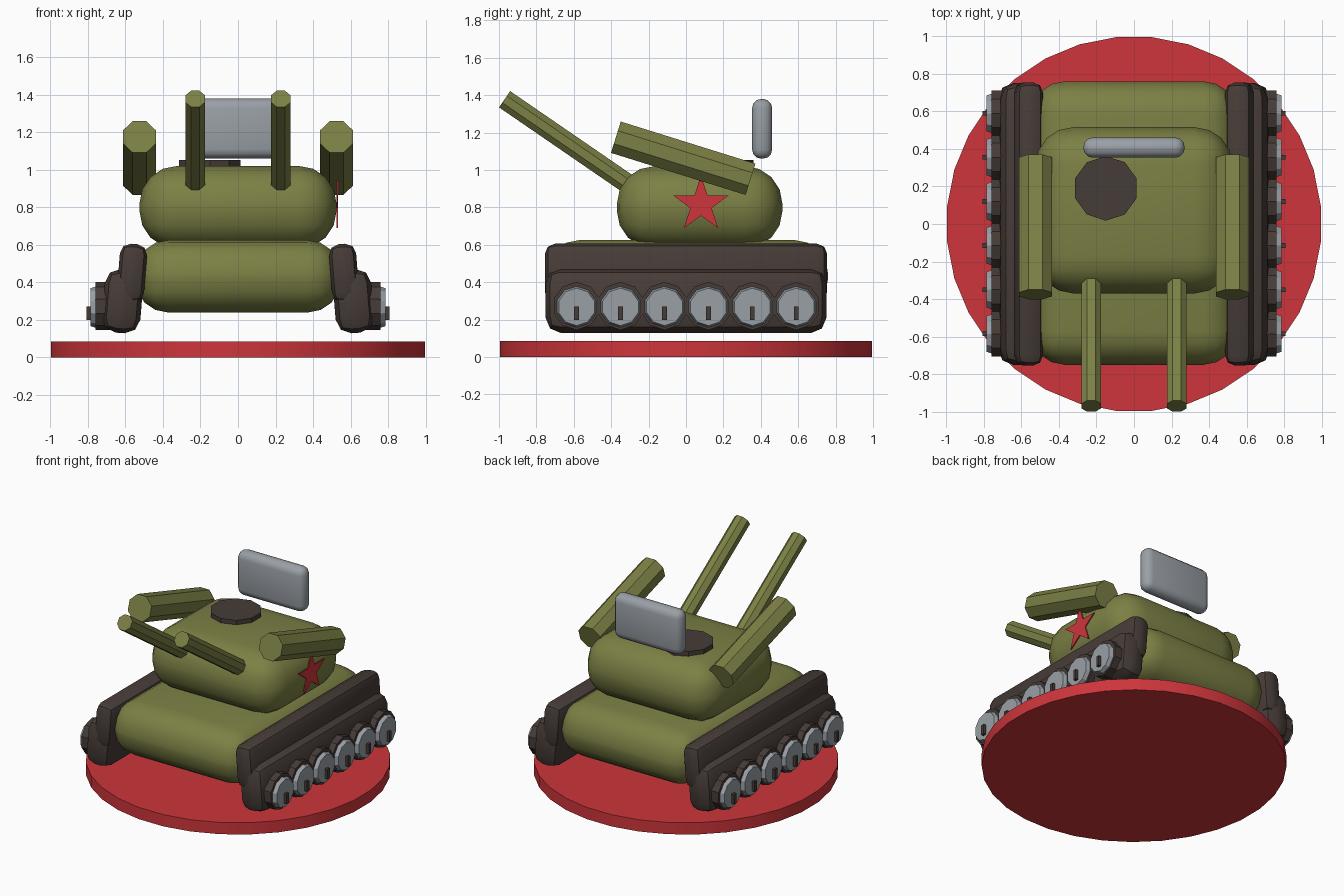
import bpy, bmesh, math
from mathutils import Matrix, Vector

cube = bpy.data.objects.get("Cube")
if cube:
    bpy.data.objects.remove(cube, do_unlink=True)


def material(name, r, g, b):
    m = bpy.data.materials.new(name)
    m.use_nodes = True
    m.diffuse_color = (r, g, b, 1)
    m.node_tree.nodes["Principled BSDF"].inputs["Base Color"].default_value = (r, g, b, 1)
    return m


green = material("olive green", 0.20, 0.215, 0.058)
red = material("red", 0.61, 0.036, 0.044)
dark = material("dark brown", 0.062, 0.045, 0.039)
grey = material("steel grey", 0.32, 0.35, 0.38)


def finish(name, bm, mat):
    bmesh.ops.recalc_face_normals(bm, faces=bm.faces)
    mesh = bpy.data.meshes.new(name)
    bm.to_mesh(mesh)
    bm.free()
    mesh.materials.append(mat)
    ob = bpy.data.objects.new(name, mesh)
    bpy.context.collection.objects.link(ob)
    bpy.ops.object.select_all(action='DESELECT')
    ob.select_set(True)
    bpy.context.view_layer.objects.active = ob
    bpy.ops.object.shade_smooth_by_angle(angle=math.radians(32))
    return ob


def rounded_box(name, center, size, bevel, segments, mat, tilt=0):
    bm = bmesh.new()
    bmesh.ops.create_cube(bm, size=1)
    bmesh.ops.scale(bm, vec=size, verts=bm.verts)
    if bevel:
        bmesh.ops.bevel(bm, geom=bm.edges[:], offset=bevel, segments=segments,
                        profile=0.5, affect='EDGES')
    bm.transform(Matrix.Translation(center) @ Matrix.Rotation(tilt, 4, 'Y'))
    return finish(name, bm, mat)


def tube(name, start, end, r1, r2, sides, mat):
    """Closed prism or cone between two points, with a flat side on top."""
    start, end = Vector(start), Vector(end)
    axis = end - start
    z = axis.normalized()
    up = Vector((0, 1, 0)) if abs(z.z) > 0.99 else Vector((0, 0, 1))
    x = (up - z * up.dot(z)).normalized()
    y = z.cross(x)
    frame = Matrix((x, y, z)).transposed().to_4x4()
    turn = Matrix.Rotation(math.pi / sides, 4, 'Z')
    bm = bmesh.new()
    bmesh.ops.create_cone(bm, cap_ends=True, segments=sides, radius1=r1, radius2=r2,
                          depth=axis.length)
    bm.transform(Matrix.Translation((start + end) / 2) @ frame @ turn)
    return finish(name, bm, mat)


# Stand, hull and turret
tube("stand", (0, 0, 0), (0, 0, 0.085), 1, 1, 32, red)
rounded_box("hull", (0, 0.005, 0.432), (1.1, 1.51, 0.386), 0.18, 4, green)
rounded_box("turret", (0, 0.073, 0.8), (1.05, 0.885, 0.44), 0.2, 4, green)
tube("hatch", (-0.15, 0.19, 0.98), (-0.15, 0.19, 1.052), 0.172, 0.172, 10, dark)
rounded_box("rear_panel", (0, 0.407, 1.22), (0.54, 0.108, 0.32), 0.05, 3, grey)

# Parts repeated on both sides
for label, s in (("left", 1), ("right", -1)):
    rounded_box(label + "_upper_track", (s * 0.565, 0, 0.45), (0.145, 1.51, 0.31),
                0.055, 2, dark, tilt=s * -0.08)
    rounded_box(label + "_lower_track", (s * 0.615, 0, 0.3), (0.205, 1.5, 0.34),
                0.08, 2, dark, tilt=s * -0.08)
    tube(label + "_gun", (s * 0.228, -0.31, 0.925), (s * 0.228, -0.97, 1.378),
         0.057, 0.057, 8, green)
    tube(label + "_launcher", (s * 0.525, 0.345, 0.95), (s * 0.525, -0.375, 1.175),
         0.095, 0.095, 8, green)
    for i in range(6):
        y = -0.585 + i * 0.235
        n = f"{label}_{i + 1}"
        tube(n + "_tyre", (s * 0.66, y, 0.273), (s * 0.76, y, 0.273), 0.128, 0.128, 10, dark)
        tube(n + "_wheel", (s * 0.75, y, 0.268), (s * 0.787, y, 0.268), 0.113, 0.1, 10, grey)
        rounded_box(n + "_peg", (s * 0.785, y, 0.235), (0.045, 0.025, 0.072), 0, 1, dark)

# Star plate on the left side of the turret
bm = bmesh.new()
ring = []
for k in range(10):
    r = 0.155 if k % 2 == 0 else 0.06
    a = k * math.pi / 5
    ring.append(bm.verts.new((0.526, 0.08 + r * math.sin(a), 0.815 + r * math.cos(a))))
face = bm.faces.new(ring)
ext = bmesh.ops.extrude_face_region(bm, geom=[face])
bmesh.ops.translate(bm, vec=(0.008, 0, 0),
                    verts=[v for v in ext["geom"] if isinstance(v, bmesh.types.BMVert)])
finish("turret_star", bm, red)
